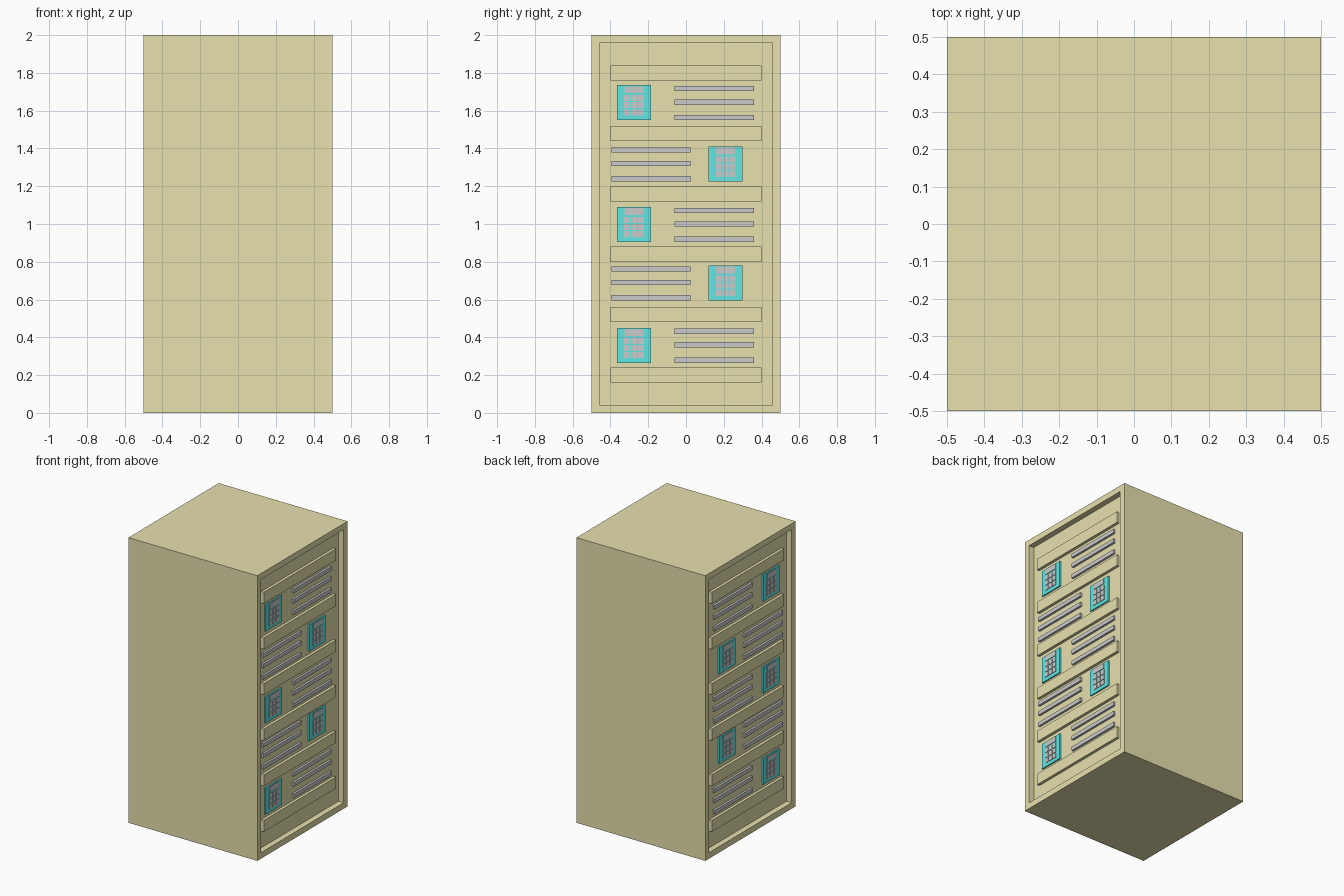
import bpy, bmesh
from mathutils import Matrix, Vector

if "Cube" in bpy.data.objects:
    bpy.data.objects.remove(bpy.data.objects["Cube"])

FLOOR = 0.46                                   # x of the recessed panel


def material(name, rgb):
    m = bpy.data.materials.new(name)
    m.diffuse_color = (*rgb, 1)
    m.use_nodes = True
    m.node_tree.nodes["Principled BSDF"].inputs["Base Color"].default_value = m.diffuse_color
    return m


def add_object(name, bm, mat=None, mirror=False):
    me = bpy.data.meshes.new(name)
    bm.to_mesh(me)
    bm.free()
    ob = bpy.data.objects.new(name, me)
    bpy.context.collection.objects.link(ob)
    if mat:
        me.materials.append(mat)
    if mirror:
        ob.modifiers.new("both_sides", 'MIRROR').use_axis[0] = True
    return ob


def box(bm, y, z, w, h, x1, x0=FLOOR):
    """Box centred on (y, z), standing out from x0 to x1."""
    bmesh.ops.create_cube(bm, size=1, matrix=Matrix.Translation(((x0 + x1) / 2, y, z))
                          @ Matrix.Diagonal((x1 - x0, w, h, 1)))


case_mat = material("case_yellow", (0.80, 0.75, 0.42))
cyan = material("keypad_cyan", (0.12, 0.80, 0.78))

# Cabinet with a shallow recess on the left and right sides
bm = bmesh.new()
bmesh.ops.create_cube(bm, size=1, matrix=Matrix.Translation((0, 0, 1))
                      @ Matrix.Diagonal((1, 1, 2, 1)))
bm.normal_update()
for f in [f for f in bm.faces if abs(f.normal.x) > 0.9]:
    out = f.normal.copy()
    bmesh.ops.inset_individual(bm, faces=[f], thickness=0.06)
    inner = bmesh.ops.extrude_discrete_faces(bm, faces=[f])["faces"][0]
    bmesh.ops.translate(bm, verts=inner.verts, vec=Vector(out) * -0.04)
add_object("cabinet", bm, case_mat)

# Divider bars between the units
bm = bmesh.new()
for i in range(6):
    box(bm, 0, 0.20 + 0.32 * i, 0.80, 0.08, 0.48)
add_object("divider_bars", bm, case_mat, True)

# Units: vent slats beside a keypad, alternating sides
slats, pads, keys = bmesh.new(), bmesh.new(), bmesh.new()
for i, top in enumerate((1.735, 1.41, 1.09, 0.78, 0.45)):
    pad_y, slat_y = ((-0.275, 0.15), (0.21, -0.185))[i % 2]
    for dz in (0.018, 0.09, 0.171):
        box(slats, slat_y, top - dz, 0.42, 0.028, 0.475)
    box(pads, pad_y, top - 0.0925, 0.18, 0.185, 0.47)
    # small screen above a three by three grid of keys
    box(keys, pad_y, top - 0.024, 0.10, 0.036, 0.474, 0.465)
    for r in range(3):
        for c in (-1, 0, 1):
            box(keys, pad_y + c * 0.0365, top - 0.068 - 0.038 * r,
                0.031, 0.032, 0.474, 0.465)
add_object("vent_slats", slats, None, True)
add_object("keypads", pads, cyan, True)
add_object("keypad_buttons", keys, None, True)
